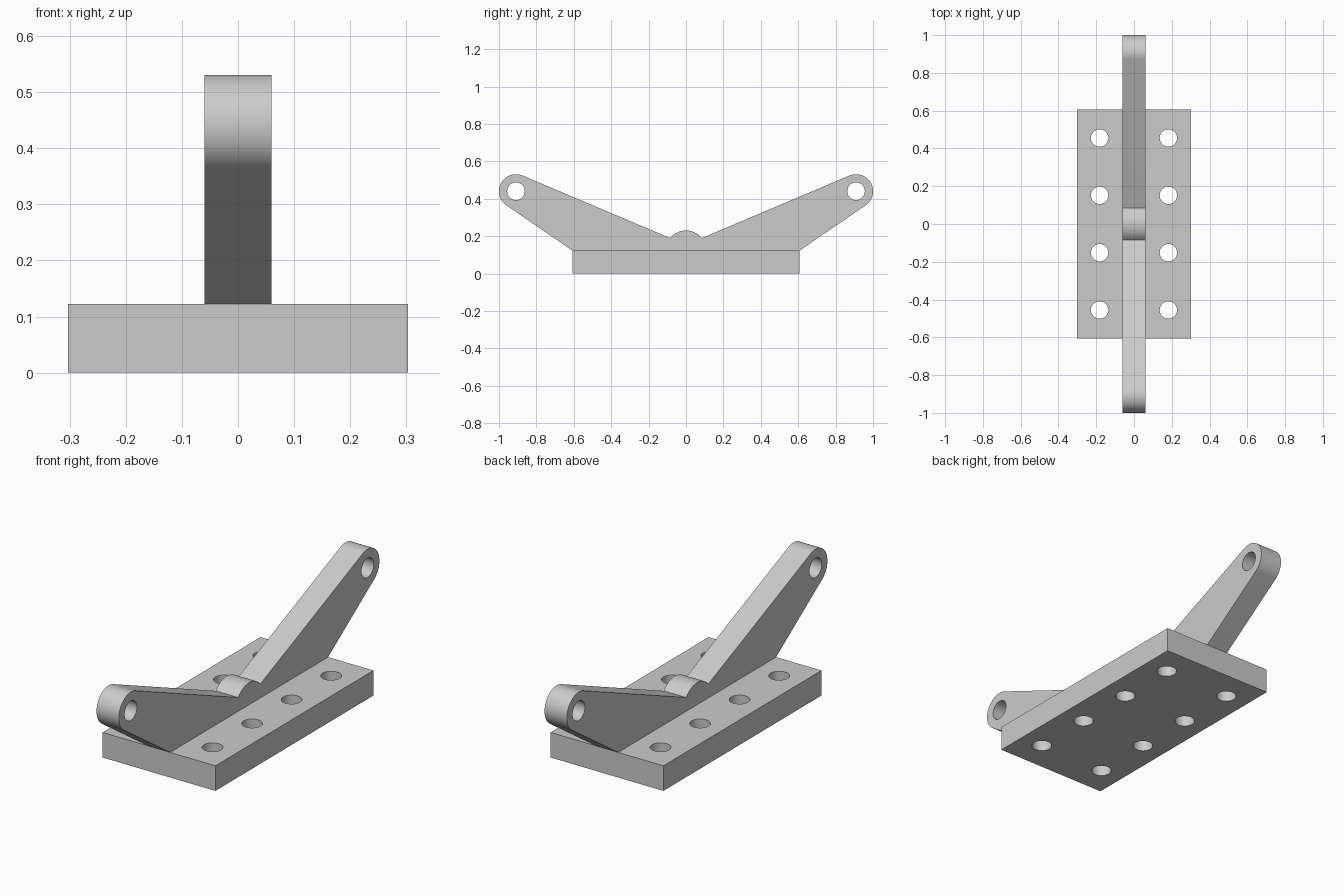
import bpy
import bmesh
from math import pi, sin, cos, asin, atan2, hypot, radians
from mathutils import Matrix

cube = bpy.data.objects.get("Cube")
if cube:
    bpy.data.objects.remove(cube, do_unlink=True)

GREY = (0.6, 0.6, 0.6, 1)
metal = bpy.data.materials.new("grey metal")
metal.use_nodes = True
metal.diffuse_color = GREY
metal.node_tree.nodes["Principled BSDF"].inputs["Base Color"].default_value = GREY


def arc(cx, cy, r, start, end, steps):
    """Points along an arc, both ends included."""
    angles = [start + (end - start) * i / steps for i in range(steps + 1)]
    return [(cx + r * cos(a), cy + r * sin(a)) for a in angles]


def hole(cx, cy, r):
    return arc(cx, cy, r, 0, 2 * pi, 48)[:-1]


def extruded(name, loops, half_depth, matrix):
    """Solid from an outline and its holes, extruded both ways."""
    curve = bpy.data.curves.new(name, "CURVE")
    curve.dimensions = "2D"
    curve.fill_mode = "BOTH"
    curve.extrude = half_depth
    for loop in loops:
        spline = curve.splines.new("POLY")
        spline.points.add(len(loop) - 1)
        for point, (x, y) in zip(spline.points, loop):
            point.co = (x, y, 0, 1)
        spline.use_cyclic_u = True
    obj = bpy.data.objects.new(name, curve)
    bpy.context.collection.objects.link(obj)
    bpy.ops.object.select_all(action="DESELECT")
    obj.select_set(True)
    bpy.context.view_layer.objects.active = obj
    bpy.ops.object.convert(target="MESH")
    obj = bpy.context.object
    # Weld the caps to the walls and place the part
    bm = bmesh.new()
    bm.from_mesh(obj.data)
    bmesh.ops.remove_doubles(bm, verts=bm.verts, dist=0.0001)
    bmesh.ops.recalc_face_normals(bm, faces=bm.faces)
    bm.transform(matrix)
    bm.to_mesh(obj.data)
    bm.free()
    obj.data.materials.clear()
    obj.data.materials.append(metal)
    bpy.ops.object.shade_smooth_by_angle(angle=radians(30))
    return obj


# Base plate with two rows of bolt holes
W, L, H = 0.303, 0.606, 0.122
plate = [(-W, -L), (W, -L), (W, L), (-W, L)]
bolts = [hole(x, y, 0.046) for x in (-0.182, 0.182)
         for y in (-0.455, -0.152, 0.152, 0.455)]
extruded("base_plate", [plate] + bolts, H / 2, Matrix.Translation((0, 0, H / 2)))

# Arm end: an eye reached by tangent lines from the plate edge and the bump
EYE_Y, EYE_Z, EYE_R = 0.909, 0.44, 0.091
BUMP_R, BUMP_Y = 0.11, 0.085
bump_angle = atan2((BUMP_R ** 2 - BUMP_Y ** 2) ** 0.5, BUMP_Y)


def tangent_normal(y, z, side):
    dy, dz = EYE_Y - y, EYE_Z - z
    return atan2(dz, dy) + side * (asin(EYE_R / hypot(dy, dz)) + pi / 2)


low = tangent_normal(L, H, -1)
high = tangent_normal(BUMP_Y, H + BUMP_R * sin(bump_angle), 1)

# Two-armed bracket, mirrored about its rounded middle bump
half = [(L, H)] + arc(EYE_Y, EYE_Z, EYE_R, low, high, 32)
bump = arc(0, H - 0.002, BUMP_R, bump_angle, pi - bump_angle, 24)
outline = half + bump + [(-y, z) for y, z in reversed(half)]
eyes = [hole(s * EYE_Y, EYE_Z, 0.047) for s in (-1, 1)]
upright = Matrix(((0, 0, 1, 0), (1, 0, 0, 0), (0, 1, 0, 0), (0, 0, 0, 1)))
extruded("twin_arm_bracket", [outline] + eyes, 0.06, upright)
